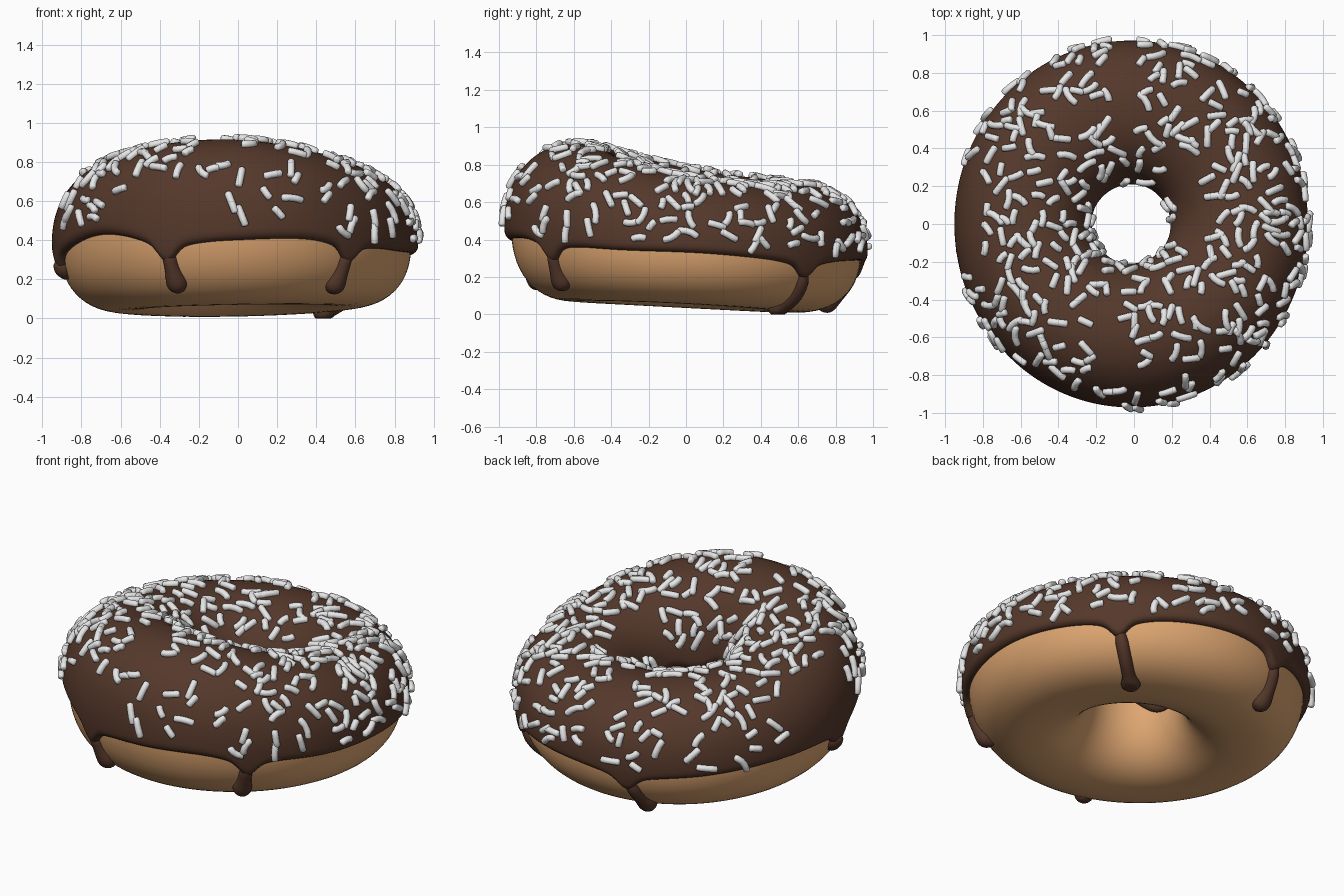
import bpy, bmesh, math, random
from mathutils import Vector

if "Cube" in bpy.data.objects:
    bpy.data.objects.remove(bpy.data.objects["Cube"])

random.seed(11)
TAU = math.tau


def material(name, rgb):
    m = bpy.data.materials.new(name)
    m.diffuse_color = (*rgb, 1)
    m.use_nodes = True
    m.node_tree.nodes["Principled BSDF"].inputs["Base Color"].default_value = m.diffuse_color
    return m


DOUGH = material("golden dough", (0.73, 0.38, 0.165))
CHOC = material("chocolate", (0.092, 0.040, 0.024))
WHITE = material("white sugar", (0.8, 0.8, 0.8))


def surface(az, t, off=0.0):
    """Point on the lopsided ring: az around the ring, t around the tube (0 = outer side)."""
    s, c = math.sin(az), math.cos(az)
    ring = 0.572 + 0.018 * s * s
    half_w = 0.328 + 0.017 * s * s
    mid_z = 0.385 - 0.069 * s + 0.02 * s * s - 0.006 * c
    half_h = 0.340 - 0.039 * s + 0.025 * s * s - 0.017 * c
    ct, st = math.cos(t), math.sin(t)
    n = 2.3 if st < 0 else 2.15
    r = (abs(ct) ** n + abs(st) ** n) ** (-1 / n)
    rad = ring + (half_w * r + off) * ct
    return Vector((rad * c - 0.015, rad * s, mid_z + (half_h * r + off) * st))


def finish(bm, name, mat):
    bmesh.ops.recalc_face_normals(bm, faces=bm.faces)
    me = bpy.data.meshes.new(name)
    bm.to_mesh(me)
    bm.free()
    for p in me.polygons:
        p.use_smooth = True
    me.materials.append(mat)
    ob = bpy.data.objects.new(name, me)
    bpy.context.collection.objects.link(ob)
    return ob


def skin(bm, rows, close_rows=False):
    """Join closed loops of points into a quad skin."""
    vs = [[bm.verts.new(p) for p in row] for row in rows]
    pairs = list(zip(vs, vs[1:])) + ([(vs[-1], vs[0])] if close_rows else [])
    for a, b in pairs:
        for j in range(len(a)):
            k = (j + 1) % len(a)
            bm.faces.new((a[j], a[k], b[k], b[j]))
    return vs


def tube(bm, pts, radii, up, seg=8):
    """Capped tube along pts with changing radius."""
    rows = []
    for i, p in enumerate(pts):
        d = (pts[min(i + 1, len(pts) - 1)] - pts[max(i - 1, 0)]).normalized()
        x = d.cross(up).normalized()
        y = x.cross(d)
        rows.append([p + radii[i] * (x * math.cos(TAU * k / seg) + y * math.sin(TAU * k / seg))
                     for k in range(seg)])
    vs = skin(bm, rows)
    bm.faces.new(vs[0])
    bm.faces.new(vs[-1][::-1])


# dough ring
bm = bmesh.new()
N = 128
skin(bm, [[surface(TAU * i / N, TAU * j / 64) for i in range(N)] for j in range(64)], True)
finish(bm, "dough", DOUGH)

# drips: start azimuth, end azimuth (degrees), end angle around tube
DRIPS = [(-51, -53, -0.84), (-112, -110, -0.82), (189, 188, -0.48),
         (104, 110, -1.02), (44, 48, -1.40)]


def icing_edge(az):
    t = -0.17 + 0.10 * math.exp(-((az - math.radians(222)) / 0.3) ** 2)
    t += 0.025 * math.sin(5 * az + 1)
    for a, _, _ in DRIPS:
        d = (az - math.radians(a) + math.pi) % TAU - math.pi
        t -= 0.20 * math.exp(-(d / 0.065) ** 2) + 0.08 * math.exp(-(d / 0.17) ** 2)
    return t


# icing shell with rounded wavy edges
bm = bmesh.new()
N, M = 288, 56
rows = []
for j in range(M + 1):
    u = (1 - math.cos(math.pi * j / M)) / 2
    row = []
    for i in range(N):
        az = TAU * i / N
        t0 = icing_edge(az)
        t1 = math.pi + 0.08 + 0.08 * math.sin(4 * az)
        t = t0 + (t1 - t0) * u
        d = min(1, min(t - t0, t1 - t) / 0.13)
        row.append(surface(az, t, -0.008 + 0.044 * math.sqrt(max(0, 1 - (1 - d) ** 2))))
    rows.append(row)
skin(bm, rows)
finish(bm, "icing", CHOC)

# icing drips, thin stems ending in round drops
bm = bmesh.new()
for a0, a1, t_end in DRIPS:
    az0, az1 = math.radians(a0), math.radians(a1)
    t_start = icing_edge(az0 % TAU) + 0.22
    pts, radii = [], []
    K = 24
    length = (t_start - t_end) * 0.37
    for i in range(K + 1):
        f = 1 - (1 - i / K) ** 1.6
        left = (1 - f) * length
        r = 0.036 + 0.018 * math.exp(-((left - 0.05) / 0.05) ** 2)
        if left < 0.05:
            r *= math.sqrt(max(0.01, 1 - (1 - left / 0.05) ** 2))
        if i < 4:
            r *= 0.6 + 0.1 * i
        pts.append(surface(az0 + (az1 - az0) * f, t_start + (t_end - 0.08 - t_start) * f, -0.002))
        radii.append(r)
    out = Vector((math.cos(az0), math.sin(az0), 0))
    tube(bm, pts, radii, out + Vector((0, 0, 0.3)), 16)
for v in bm.verts:
    v.co.z = max(v.co.z, 0)
finish(bm, "icing_drips", CHOC)


# sprinkles scattered over the icing, leaving some bare patches
def bare(p):
    x, y, z = p
    return ((abs(x + 0.05) < 0.08 and y > 0.40) or (abs(x) < 0.2 and -0.88 < y < -0.74)
            or (x < -0.80 and -0.25 < y < 0.3) or (0.2 < x < 0.38 and -0.1 < y < 0.2)
            or (-0.6 < x < -0.1 and y < -0.76 and z < 0.75))


bm = bmesh.new()
placed = []
CAP = [(-0.5, 0.35), (-0.48, 0.75), (-0.42, 1), (-0.15, 1), (0.15, 1),
       (0.42, 1), (0.48, 0.75), (0.5, 0.35)]
for attempt in range(20000):
    if len(placed) >= 385:
        break
    az = random.uniform(0, TAU)
    t = random.uniform(-0.02, 2.95)
    p = surface(az, t, 0.046)
    rad = math.hypot(p.x + 0.015, p.y)
    weight = rad / 0.9
    if t < 0.8:
        weight *= 0.35 + 0.5 * max(t, 0)
    if t > 2.1:
        weight *= 0.5 if p.y > 0.1 else 1.6
    if random.random() > weight or bare(p) or t < icing_edge(az) + 0.15:
        continue
    if any((p - q).length < 0.042 for q in placed):
        continue
    e = 0.01
    du = (surface(az + e, t) - surface(az - e, t)).normalized()
    dv = (surface(az, t + e) - surface(az, t - e)).normalized()
    nrm = du.cross(dv).normalized()
    if nrm.dot(Vector((math.cos(az) * math.cos(t), math.sin(az) * math.cos(t), math.sin(t)))) < 0:
        nrm.negate()
    ang = random.uniform(0, TAU)
    d = du * math.cos(ang) + dv * math.sin(ang)
    side = nrm.cross(d)
    size = random.uniform(0.065, 0.12)
    bend = random.choice([0, 0, 0.12, 0.25, -0.25])
    lift = random.uniform(-0.1, 0.1)
    pts = [p + size * (d * s + side * bend * (4 * s * s - 0.5) * 0.5 + nrm * (lift * s - 0.15 * s * s))
           for s, _ in CAP]
    tube(bm, pts, [0.0195 * k for _, k in CAP], nrm)
    placed.append(p)
finish(bm, "sprinkles", WHITE)
